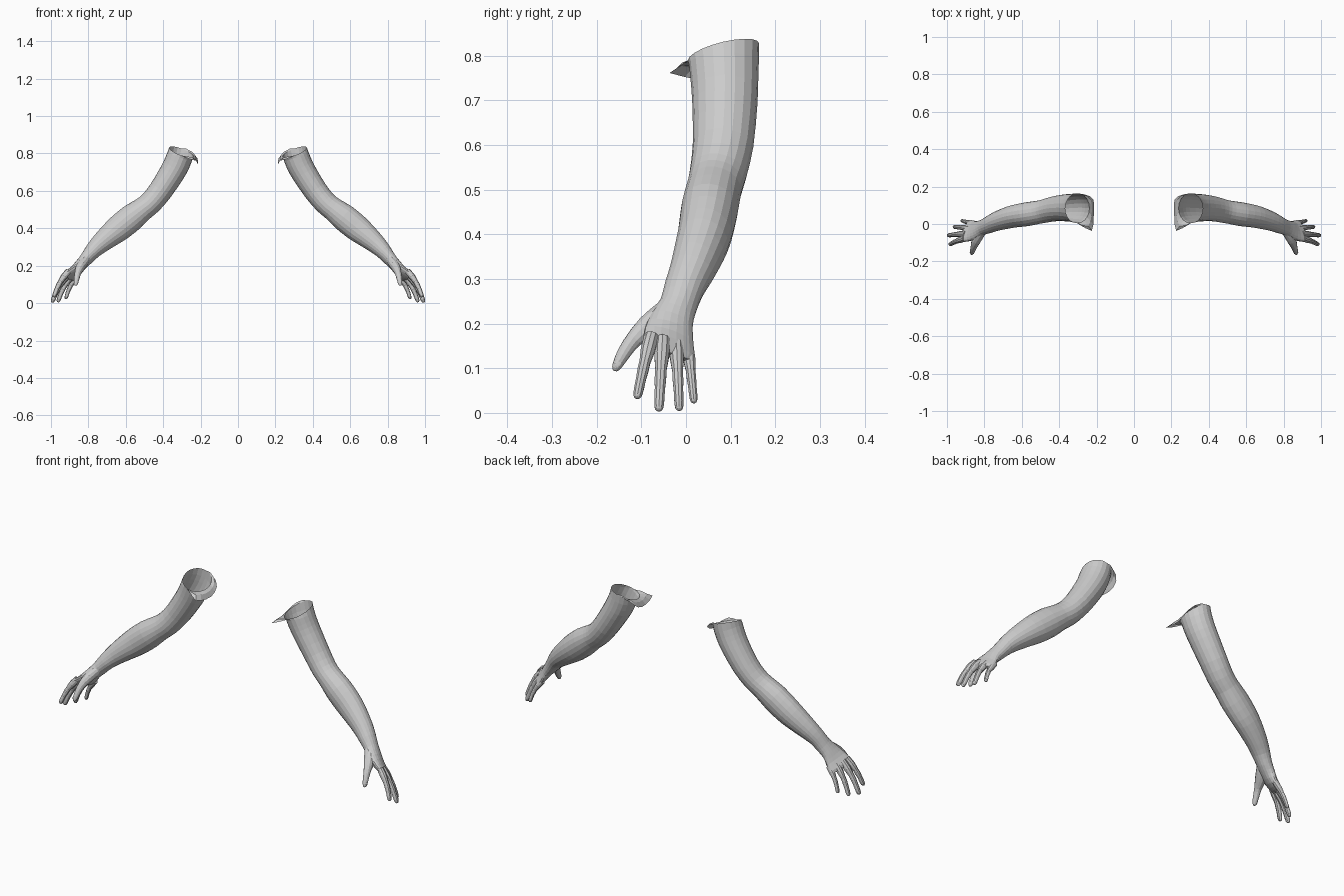
import bpy, bmesh
from math import cos, sin, pi
from mathutils import Vector

if "Cube" in bpy.data.objects:
    bpy.data.objects.remove(bpy.data.objects["Cube"])


def smooth_path(rows, steps):
    """Catmull-Rom interpolation of section rows."""
    out = []
    for i in range(len(rows) - 1):
        a, b = rows[max(i - 1, 0)], rows[i]
        c, d = rows[i + 1], rows[min(i + 2, len(rows) - 1)]
        for s in range(steps):
            t = s / steps
            out.append([0.5 * (2 * q + (r - p) * t + (2 * p - 5 * q + 4 * r - w) * t * t
                               + (3 * q - p - 3 * r + w) * t ** 3)
                        for p, q, r, w in zip(a, b, c, d)])
    out.append(list(rows[-1]))
    return out


def loft(bm, rows, sides, steps, cap_start=False):
    """Rows: x, y, z, half thickness, half width, roll. Returns the rings."""
    rows = smooth_path(rows, steps)
    rings = []
    for i, (x, y, z, hu, hv, roll) in enumerate(rows):
        t = (Vector(rows[min(i + 1, len(rows) - 1)][:3]) - Vector(rows[max(i - 1, 0)][:3])).normalized()
        v = Vector((0, 1, 0))
        v = (v - t * v.dot(t)).normalized()
        u = t.cross(v)
        v = v - u * roll
        rings.append([bm.verts.new(Vector((x, y, z)) + u * hu * cos(2 * pi * k / sides)
                                   + v * hv * sin(2 * pi * k / sides)) for k in range(sides)])
    for a, b in zip(rings, rings[1:]):
        for k in range(sides):
            n = (k + 1) % sides
            bm.faces.new((a[k], a[n], b[n], b[k]))
    bm.faces.new(rings[-1])
    if cap_start:
        bm.faces.new(rings[0][::-1])
    return rings


def finish(name, bm):
    """Turn the bmesh into an object mirrored to the other arm."""
    bmesh.ops.recalc_face_normals(bm, faces=bm.faces)
    me = bpy.data.meshes.new(name)
    bm.to_mesh(me)
    bm.free()
    ob = bpy.data.objects.new(name, me)
    bpy.context.collection.objects.link(ob)
    ob.modifiers.new("Mirror", 'MIRROR').use_axis[0] = True
    return ob


# Arm from the open shoulder to the knuckles
ARM = [
    (.303, .084, .808, .069, .080, 0),
    (.325, .086, .750, .070, .076, 0),
    (.355, .087, .693, .068, .073, 0),
    (.415, .083, .600, .064, .068, 0),
    (.467, .072, .537, .062, .064, 0),
    (.510, .063, .502, .063, .062, 0),
    (.568, .053, .457, .072, .064, 0),
    (.633, .043, .404, .071, .061, 0),
    (.685, .030, .362, .063, .057, 0),
    (.740, .012, .315, .052, .050, 0),
    (.778, -.005, .277, .043, .045, 0),
    (.810, -.018, .238, .036, .042, .1),
    (.840, -.032, .205, .031, .048, .2),
    (.870, -.038, .170, .026, .055, .4),
    (.898, -.038, .143, .019, .057, .5),
    (.908, -.038, .130, .010, .048, .5),
]
SIDES = 20
bm = bmesh.new()
rings = loft(bm, ARM, SIDES, 2)
for v in rings[0]:
    v.co.z += 0.2 * (v.co.y - .084)

# Torn skin flap along the inner front rim of the shoulder
FLAP = [(6, (-.010, .0, -.002)), (7, (-.028, .0, -.012)), (8, (-.032, .0, -.025)),
        (9, (-.028, -.004, -.036)), (10, (-.025, -.010, -.040)), (11, (-.026, -.022, -.036)),
        (12, (-.034, -.040, -.026)), (13, (-.040, -.056, -.018)), (14, (-.024, -.030, -.012))]
prev = [rings[0][5]] * 3
for k, off in FLAP:
    base = rings[0][k]
    off = Vector(off)
    mid = bm.verts.new(base.co + off * .55 + Vector((0, 0, .008)))
    tip = bm.verts.new(base.co + off)
    row = [base, mid, tip]
    for j in range(2):
        corners = []
        for c in (prev[j], row[j], row[j + 1], prev[j + 1]):
            if c not in corners:
                corners.append(c)
        bm.faces.new(corners)
    prev = row
bm.faces.new((prev[0], rings[0][15], prev[1]))
bm.faces.new((prev[1], rings[0][15], prev[2]))
finish("arm", bm)

# Four fingers: root inside the palm, tip, radius
FINGERS = {
    "index_finger": ((.905, -.077, .172), (.985, -.110, .032), .0135),
    "middle_finger": ((.898, -.052, .165), (.994, -.061, .004), .0140),
    "ring_finger": ((.880, -.022, .156), (.963, -.015, .005), .0130),
    "little_finger": ((.856, .004, .145), (.921, .018, .022), .0115),
}
PROFILE = [(0, 1.25), (.25, 1.3), (.45, 1.0), (.58, 1.02), (.72, .9), (.82, .9), (.93, .82), (.98, .6), (1, .25)]


def add_nail(name, pos, axis, size):
    """Flat oval nail plate on the back of a fingertip."""
    v = Vector((0, 1, 0))
    v = (v - axis * v.dot(axis)).normalized()
    u = axis.cross(v)
    nb = bmesh.new()
    bmesh.ops.create_uvsphere(nb, u_segments=10, v_segments=6, radius=1)
    for p in nb.verts:
        c = p.co.copy()
        p.co = pos + u * (size * .88 + c.z * size * .12) + v * c.x * size * .6 + axis * c.y * size * .85
    finish(name, nb)


for name, (root, tip, r) in FINGERS.items():
    root, tip = Vector(root), Vector(tip)
    rows = []
    for t, w in PROFILE:
        p = root.lerp(tip, t) + Vector((.008, 0, .006)) * sin(pi * t)
        rows.append((*p, r * w, r * w * .95, 0))
    bm = bmesh.new()
    loft(bm, rows, 10, 2, True)
    finish(name, bm)
    add_nail(name + "_nail", root.lerp(tip, .92), (tip - root).normalized(), r * .85)

# Thumb with its fleshy base
THUMB = [
    (.805, -.030, .245, .022, .022, 0),
    (.828, -.058, .215, .026, .028, 0),
    (.844, -.088, .190, .024, .027, 0),
    (.855, -.117, .164, .018, .019, 0),
    (.861, -.135, .140, .015, .016, 0),
    (.865, -.149, .116, .013, .013, 0),
    (.867, -.157, .100, .009, .009, 0),
    (.867, -.159, .094, .004, .004, 0),
]
bm = bmesh.new()
loft(bm, THUMB, 12, 2, True)
finish("thumb", bm)
add_nail("thumb_nail", Vector((.866, -.152, .110)), Vector((.08, -.5, -.86)).normalized(), .012)
